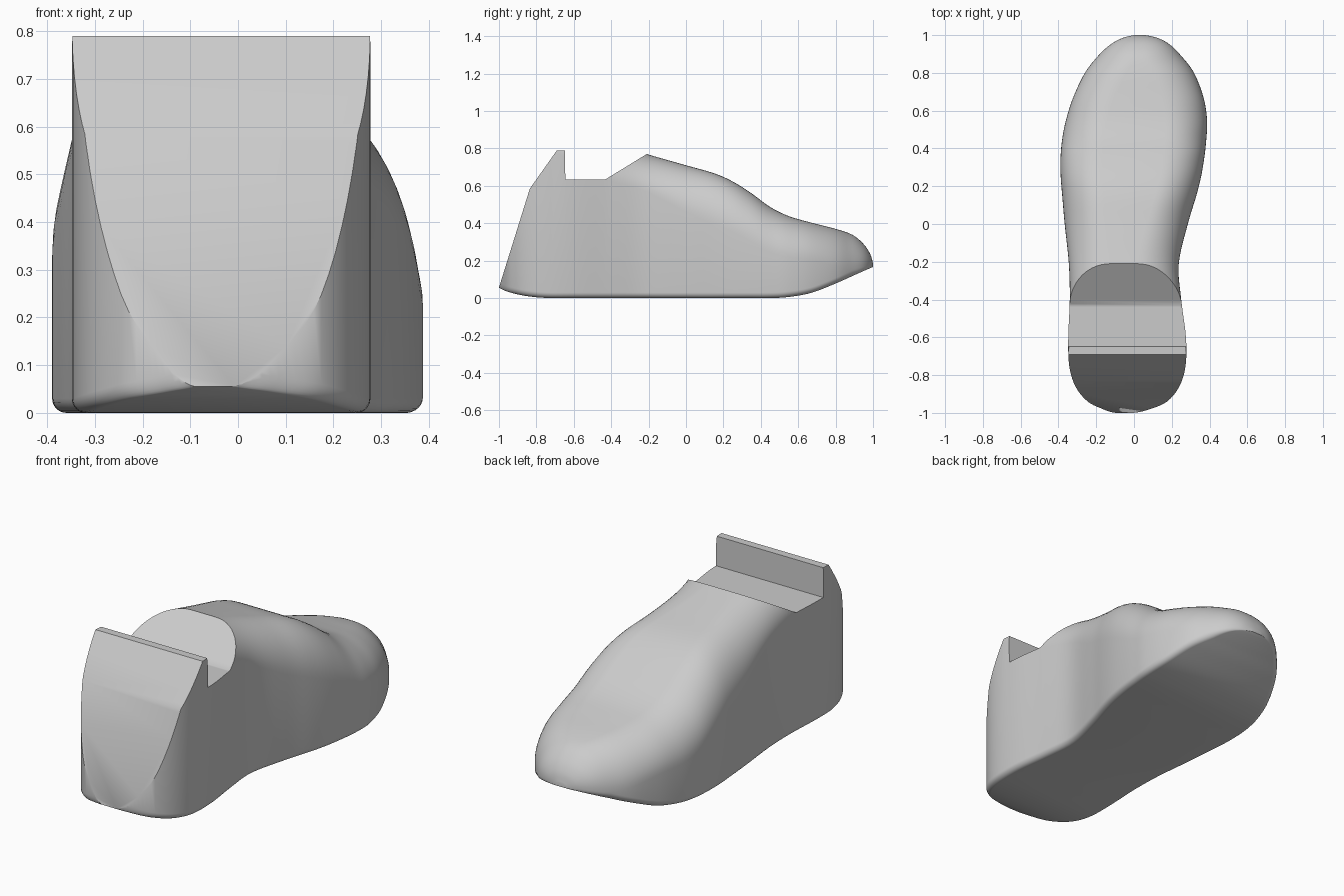
import bpy, bmesh, math

cube = bpy.data.objects.get("Cube")
if cube:
    bpy.data.objects.remove(cube)

grey = bpy.data.materials.new("light grey")
grey.use_nodes = True
grey.diffuse_color = (0.6, 0.6, 0.6, 1)
grey.node_tree.nodes["Principled BSDF"].inputs["Base Color"].default_value = (0.6, 0.6, 0.6, 1)

# Stations heel to toe: y, x right side, x left side, sole height, top height, shoulder depth
STATIONS = [
    (-1.0, -.11, .01, .055, 1.05, .2),
    (-.98, -.165, .085, .045, 1.05, .2),
    (-.94, -.245, .175, .03, 1.05, .2),
    (-.86, -.31, .24, .012, 1.02, .2),
    (-.75, -.343, .273, .001, 1.0, .2),
    (-.6, -.348, .275, 0, .93, .2),
    (-.4, -.34, .25, 0, .83, .2),
    (-.21, -.345, .237, 0, .77, .2),
    (0, -.367, .285, 0, .71, .25),
    (.15, -.38, .33, 0, .667, .27),
    (.25, -.388, .355, 0, .623, .27),
    (.35, -.389, .372, 0, .56, .26),
    (.45, -.38, .383, 0, .487, .24),
    (.55, -.36, .387, .006, .438, .22),
    (.67, -.322, .368, .028, .403, .2),
    (.8, -.26, .318, .078, .37, .2),
    (.89, -.19, .25, .118, .338, .18),
    (.95, -.125, .19, .145, .288, .12),
    (.985, -.06, .125, .16, .235, .06),
    (1.0, .0, .06, .166, .185, .015),
]


def smooth_rows(rows, steps):
    """Pass a smooth curve through all the station rows."""
    out = []
    for i in range(len(rows) - 1):
        a, b = rows[max(i - 1, 0)], rows[i]
        c, d = rows[i + 1], rows[min(i + 2, len(rows) - 1)]
        for s in range(steps):
            t = s / steps
            out.append([q + t * ((r - p) / 2 + t * (p - 2.5 * q + 2 * r - w / 2
                        + t * (1.5 * (q - r) + (w - p) / 2)))
                        for p, q, r, w in zip(a, b, c, d)])
    return out + [list(rows[-1])]


def section(y, x0, x1, low, top, depth):
    """Upright section with wide round shoulders and a small round sole edge."""
    half, height = (x1 - x0) / 2, top - low
    shoulder = min(.22, half * .92)
    edge = min(.03, half * .4, (height - depth) * .8)
    right = []
    for i in range(7):
        a = math.pi / 2 * i / 6
        right.append((half - edge + edge * math.sin(a), low + edge - edge * math.cos(a)))
    for i in range(15):
        a = math.pi / 2 * i / 14
        right.append((half - shoulder + shoulder * math.cos(a), top - depth + depth * math.sin(a)))
    mid = (x0 + x1) / 2
    return ([(mid + x, y, z) for x, z in right]
            + [(mid - x, y, z) for x, z in reversed(right)])


def finish(bm, name):
    bmesh.ops.recalc_face_normals(bm, faces=bm.faces)
    mesh = bpy.data.meshes.new(name)
    bm.to_mesh(mesh)
    bm.free()
    mesh.materials.append(grey)
    obj = bpy.data.objects.new(name, mesh)
    bpy.context.collection.objects.link(obj)
    return obj


# Lofted foot body
bm = bmesh.new()
rings = [[bm.verts.new(p) for p in section(*row)] for row in smooth_rows(STATIONS, 5)]
for a, b in zip(rings, rings[1:]):
    for i in range(len(a)):
        j = (i + 1) % len(a)
        bm.faces.new((a[i], a[j], b[j], b[i]))
bm.faces.new(rings[0])
bm.faces.new(rings[-1])
body = finish(bm, "shoe_form_body")

# Cutter for the sloped heel back, top notch and ankle slope
PROFILE = [(-1.2, -.04), (-1.03, -.04), (-.835, .585), (-.69, .79), (-.648, .79),
           (-.645, .635), (-.43, .635), (-.21, .77), (.3, 1.083), (.3, 1.4), (-1.2, 1.4)]
bm = bmesh.new()
face = bm.faces.new([bm.verts.new((-.7, y, z)) for y, z in PROFILE])
moved = bmesh.ops.extrude_face_region(bm, geom=[face])["geom"]
bmesh.ops.translate(bm, vec=(1.4, 0, 0), verts=[v for v in moved if isinstance(v, bmesh.types.BMVert)])
cutter = finish(bm, "heel_cutter")
cutter.hide_render = True

cut = body.modifiers.new("heel_cut", 'BOOLEAN')
cut.operation, cut.solver, cut.object = 'DIFFERENCE', 'EXACT', cutter
bpy.ops.object.select_all(action='DESELECT')
body.select_set(True)
bpy.context.view_layer.objects.active = body
bpy.ops.object.modifier_apply(modifier=cut.name)
bpy.data.objects.remove(cutter)
bpy.ops.object.shade_smooth_by_angle(angle=math.radians(32))
